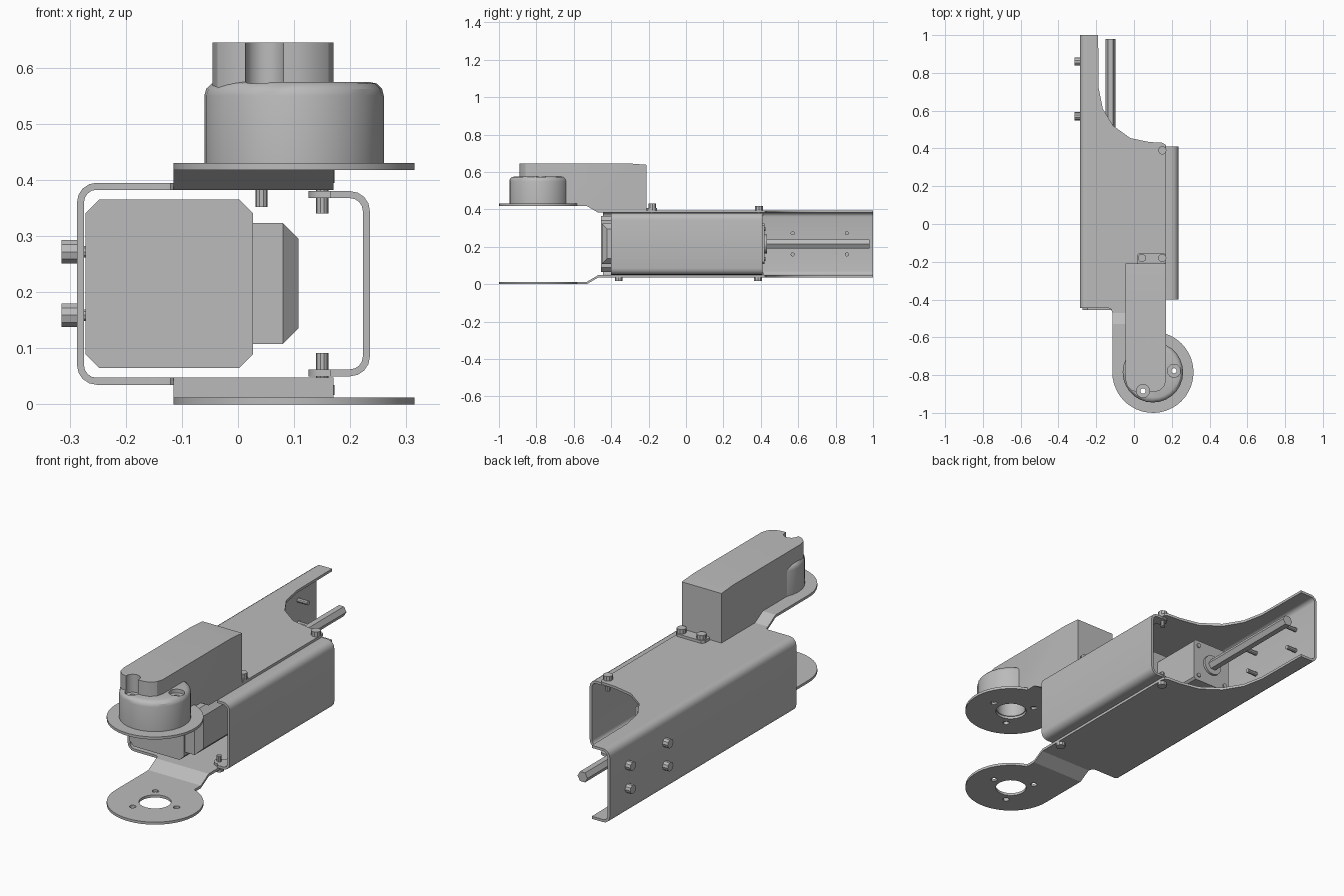
import bpy, bmesh
from math import cos, sin, radians

if "Cube" in bpy.data.objects:
    bpy.data.objects.remove(bpy.data.objects["Cube"])

metal = bpy.data.materials.new("plain grey metal")
metal.use_nodes = True
GREY = (0.5, 0.5, 0.5, 1)
metal.diffuse_color = GREY
metal.node_tree.nodes["Principled BSDF"].inputs["Base Color"].default_value = GREY

HEIGHT = 0.43            # bracket height, used to flip the top plates to the bottom
T = 0.0125               # sheet thickness
PIVOT = (0.1, -0.785)    # centre of the round bracket ends
AXES = {"x": lambda a, b, c: (c, a, b),
        "y": lambda a, b, c: (a, c, b),
        "z": lambda a, b, c: (a, b, c)}


def prism(name, outline, lo, hi, axis="z"):
    """Extrude a 2D outline along an axis."""
    bm = bmesh.new()
    rings = [[bm.verts.new(AXES[axis](a, b, c)) for a, b in outline] for c in (lo, hi)]
    n = len(outline)
    for ring in rings:
        bm.faces.new(ring)
    for i in range(n):
        j = (i + 1) % n
        bm.faces.new((rings[0][i], rings[0][j], rings[1][j], rings[1][i]))
    bmesh.ops.recalc_face_normals(bm, faces=bm.faces)
    mesh = bpy.data.meshes.new(name)
    bm.to_mesh(mesh)
    bm.free()
    mesh.materials.append(metal)
    obj = bpy.data.objects.new(name, mesh)
    bpy.context.collection.objects.link(obj)
    return obj


def arc(cx, cy, r, start, end, steps):
    angles = [radians(start + (end - start) * i / steps) for i in range(steps + 1)]
    return [(cx + r * cos(t), cy + r * sin(t)) for t in angles]


def circle(cx, cy, r, n):
    return arc(cx, cy, r, 0, 360, n)[:-1]


def rect(a0, a1, b0, b1, c=0):
    if not c:
        return [(a0, b0), (a1, b0), (a1, b1), (a0, b1)]
    return [(a0 + c, b0), (a1 - c, b0), (a1, b0 + c), (a1, b1 - c),
            (a1 - c, b1), (a0 + c, b1), (a0, b1 - c), (a0, b0 + c)]


def bevel(obj, rule, offset, segments):
    bm = bmesh.new()
    bm.from_mesh(obj.data)
    edges = [e for e in bm.edges if all(rule(v.co) for v in e.verts)]
    bmesh.ops.bevel(bm, geom=edges, offset=offset, segments=segments,
                    profile=0.5, affect="EDGES")
    bm.to_mesh(obj.data)
    bm.free()


def cut(obj, outline, lo, hi):
    """Cut a vertical hole."""
    cutter = prism("cutter", outline, lo, hi)
    cutter.hide_render = True
    mod = obj.modifiers.new("hole", "BOOLEAN")
    mod.operation, mod.solver, mod.object = "DIFFERENCE", "EXACT", cutter
    bpy.context.view_layer.objects.active = obj
    bpy.ops.object.modifier_apply(modifier=mod.name)
    bpy.data.objects.remove(cutter)


def channel(name, wall, side, tip, z0, z1, y0, y1, r=0.035):
    """Folded sheet of C section, open towards the given side."""
    def turn(radius):
        return (arc(r, z1 - r, radius, 90, 180, 4) + arc(r, z0 + r, radius, 180, 270, 4))
    outer = [(tip, z1)] + turn(r) + [(tip, z0)]
    inner = [(tip, z1 - T)] + turn(r - T) + [(tip, z0 + T)]
    points = [(wall + side * a, b) for a, b in outer + inner[::-1]]
    return prism(name, points, y0, y1, "y")


def bolt(name, axis, a, b, head, shank):
    prism(name + "_head", circle(a, b, 0.022, 10), *head, axis)
    prism(name + "_shank", circle(a, b, 0.011, 10), *shank, axis)


# Main channel: spine, then mirrored flanges with round hinge ends
channel("main_spine", -0.287, 1, 0.036, 0.035, 0.395, -0.445, 1.0)
flange = [(-0.252, -0.445), (-0.135, -0.445), (-0.12, -0.452), (-0.115, -0.47),
          (0.17, -0.47), (0.17, 0.405), (0.165, 0.422), (0.15, 0.43), (0.08, 0.434),
          (-0.02, 0.455), (-0.11, 0.52), (-0.165, 0.61), (-0.187, 0.72),
          (-0.19, 1.0), (-0.252, 1.0)]
hinge = [(0.17, -0.53), (-0.115, -0.53)] + arc(*PIVOT, 0.215, 180, 431, 30)
slope = [(-0.53, HEIGHT - T), (-0.53, HEIGHT), (-0.47, 0.395), (-0.47, 0.395 - T)]
screws = [arc(*PIVOT, 0.112, t, t, 1)[0] for t in (4, 124, 242)]


def flip(z, top):
    return z if top else HEIGHT - z


for label, top in (("top", True), ("bottom", False)):
    prism(label + "_flange", flange, flip(0.395 - T, top), flip(0.395, top))
    prism(label + "_slope", [(y, flip(z, top)) for y, z in slope], -0.115, 0.17, "x")
    plate = prism(label + "_hinge_plate", hinge, flip(HEIGHT - T, top), flip(HEIGHT, top))
    cut(plate, circle(*PIVOT, 0.072, 24), -1, 1)
    for x, y in screws:
        cut(plate, circle(x, y, 0.015, 12), -1, 1)

# Side cover nested inside the channel, with rounded bolt tabs
channel("side_cover", 0.235, -1, 0.07, 0.05, 0.38, -0.4, 0.41)
for name, y, z in (("top_rear", 0.385, 0.38), ("top_mid", -0.18, 0.38),
                   ("bottom_rear", 0.385, 0.05 + T), ("bottom_front", -0.36, 0.05 + T)):
    tab = [(0.17, y - 0.03), (0.17, y + 0.03)] + arc(0.152, y, 0.026, 90, 270, 8)
    prism("cover_tab_" + name, tab, z - T, z)

# Vertical bolts
for name, x, y, low in (("rear", 0.15, 0.39, 0.34), ("mid_left", 0.15, -0.18, 0.34),
                        ("mid_right", 0.042, -0.18, 0.352)):
    bolt("top_bolt_" + name, "z", x, y, (0.395, 0.418 if y > 0 else 0.43), (low, 0.4))
for name, y in (("rear", 0.385), ("front", -0.36)):
    bolt("bottom_bolt_" + name, "z", 0.15, y, (0.017, 0.035), (0.03, 0.092))

# Bolts through the spine
for y in (0.57, 0.86):
    for z in (0.159, 0.272):
        bolt("spine_bolt", "x", y, z, (-0.315, -0.287), (-0.29, -0.22))

# Upper motor: round gear housing and long box with a mounting lug
housing = prism("gear_housing", circle(*PIVOT, 0.16, 28), HEIGHT, 0.575)
bevel(housing, lambda v: v.z > 0.57, 0.025, 3)
profile = [(-0.21, 0.39), (-0.21, 0.638), (-0.3, 0.645), (-0.89, 0.645),
           (-0.89, HEIGHT), (-0.53, HEIGHT), (-0.47, 0.39)]
box = prism("upper_motor_box", profile, -0.045, 0.17, "x")


def front_corner(v):
    return v.y < -0.88


bm = bmesh.new()
bm.from_mesh(box.data)
corners = [e for e in bm.edges if all(front_corner(v.co) for v in e.verts)
           and abs(e.verts[0].co.z - e.verts[1].co.z) > 0.1]
bmesh.ops.bevel(bm, geom=corners, offset=0.065, segments=3, profile=0.5, affect="EDGES")
bm.to_mesh(box.data)
bm.free()
for part in (housing, box):
    cut(part, circle(*PIVOT, 0.068, 24), 0.3, 0.55)
    for x, y in (screws[0], screws[2]):
        cut(part, circle(x, y, 0.035, 14), 0.557, 0.8)
        cut(part, circle(x, y, 0.014, 12), 0.3, 0.6)
prism("mounting_lug", rect(0.015, 0.17, -0.215, -0.155, 0.012), 0.393, 0.408)

# Inner motor: chamfered body, side bump, rear gearbox and hexagonal shaft
prism("inner_motor_body", rect(-0.272, 0.027, 0.065, 0.365, 0.025), -0.455, 0.15, "y")
prism("motor_side_block", rect(0.02, 0.08, 0.108, 0.323), -0.45, -0.1, "y")
cap = prism("motor_side_cap", rect(-0.45, -0.1, 0.108, 0.323), 0.08, 0.108, "x")
for v in cap.data.vertices:
    if v.co.x > 0.1:
        v.co.y += 0.028 if v.co.y < -0.3 else -0.028
        v.co.z += 0.028 if v.co.z < 0.2 else -0.028
prism("rear_gearbox", rect(-0.23, -0.018, 0.108, 0.323, 0.01), 0.15, 0.42, "y")
prism("shaft_collar", circle(-0.125, 0.215, 0.05, 20), 0.42, 0.432, "y")
prism("hexagonal_shaft", circle(-0.125, 0.215, 0.027, 6), 0.43, 0.98, "y")
for x in (-0.205, -0.045):
    for z in (0.135, 0.295):
        prism("gearbox_screw", circle(x, z, 0.011, 10), 0.42, 0.426, "y")

# Soft shading on curved parts, sharp edges kept
bpy.ops.object.select_all(action="DESELECT")
for obj in bpy.context.collection.objects:
    if obj.type == "MESH" and metal.name in obj.data.materials:
        obj.select_set(True)
        bpy.context.view_layer.objects.active = obj
bpy.ops.object.shade_smooth_by_angle(angle=radians(30))
